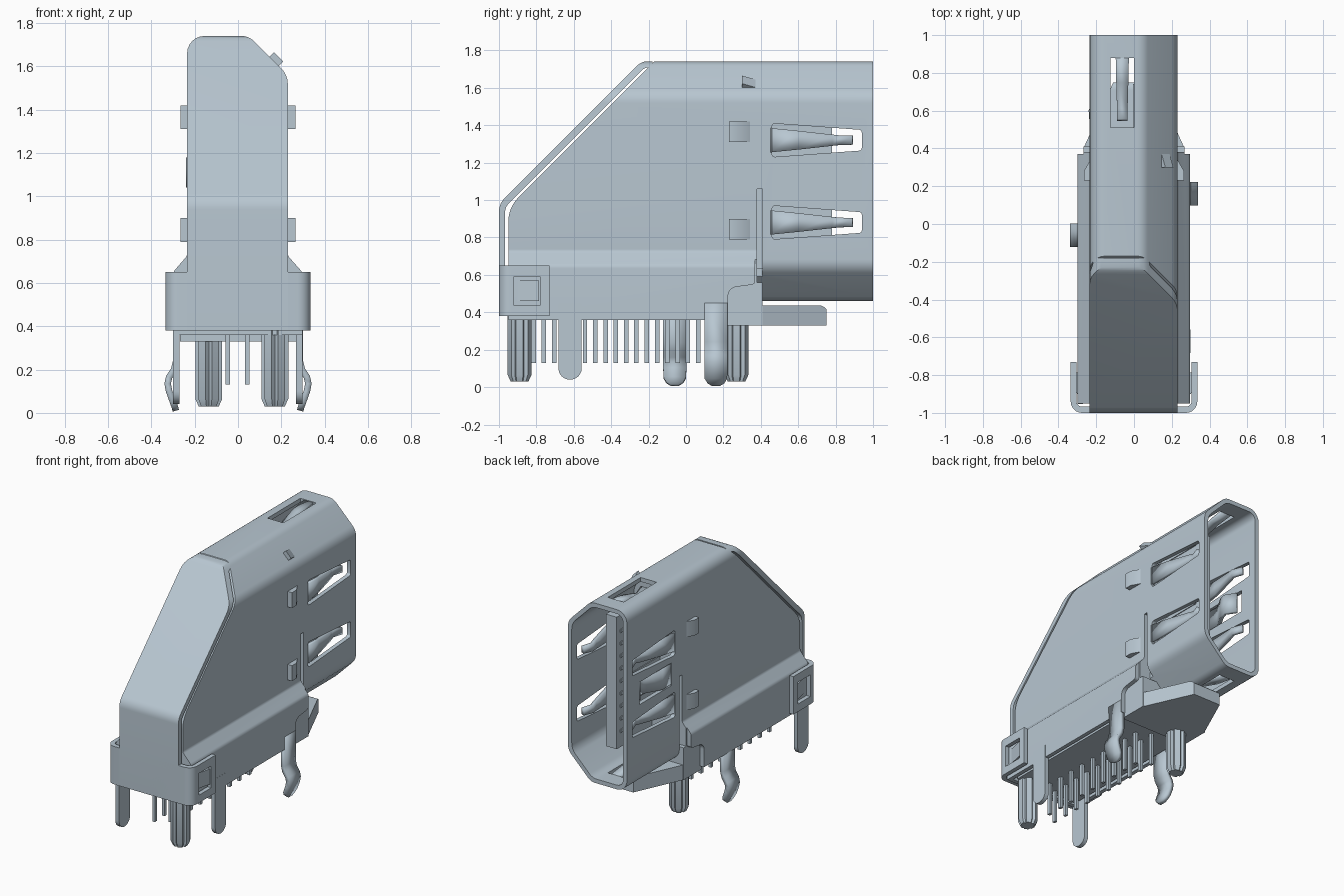
import bpy, bmesh, math
from mathutils import Vector

if "Cube" in bpy.data.objects:
    bpy.data.objects.remove(bpy.data.objects["Cube"])

X, Y, Z = Vector((1, 0, 0)), Vector((0, 1, 0)), Vector((0, 0, 1))
metal = bpy.data.materials.new("blue_grey")
metal.diffuse_color = (0.48, 0.57, 0.64, 1)
metal.use_nodes = True
metal.node_tree.nodes["Principled BSDF"].inputs["Base Color"].default_value = metal.diffuse_color


def finish(name, bm):
    bmesh.ops.recalc_face_normals(bm, faces=bm.faces)
    me = bpy.data.meshes.new(name)
    bm.to_mesh(me)
    bm.free()
    me.materials.append(metal)
    ob = bpy.data.objects.new(name, me)
    bpy.context.collection.objects.link(ob)
    return ob


def prism(name, pts, u, v, w, d0, d1):
    """Extrude a 2D outline (axes u, v) along w from d0 to d1."""
    bm = bmesh.new()
    a = [bm.verts.new(u * p[0] + v * p[1] + w * d0) for p in pts]
    b = [bm.verts.new(u * p[0] + v * p[1] + w * d1) for p in pts]
    n = len(pts)
    bm.faces.new(a)
    bm.faces.new(b[::-1])
    for i in range(n):
        bm.faces.new((a[i], a[(i + 1) % n], b[(i + 1) % n], b[i]))
    return finish(name, bm)


def box(name, x0, x1, y0, y1, z0, z1):
    return prism(name, [(x0, y0), (x1, y0), (x1, y1), (x0, y1)], X, Y, Z, z0, z1)


def fillet(pts, steps=6):
    """Round the corners of (x, y, radius) points."""
    out = []
    for i, p in enumerate(pts):
        c = Vector(p[:2])
        r = p[2] if len(p) > 2 else 0
        if not r:
            out.append(tuple(c))
            continue
        a = (Vector(pts[i - 1][:2]) - c).normalized()
        b = (Vector(pts[(i + 1) % len(pts)][:2]) - c).normalized()
        half = a.angle(b) / 2
        mid = c + (a + b).normalized() * r / math.sin(half)
        s = c + a * r / math.tan(half) - mid
        e = c + b * r / math.tan(half) - mid
        ang = s.angle(e)
        for k in range(steps + 1):
            t = k / steps
            q = (s * math.sin((1 - t) * ang) + e * math.sin(t * ang)) / math.sin(ang)
            out.append(tuple(mid + q))
    return out


def ribbon(name, path, width, thick=0.025):
    """Bent sheet strip: path holds (point, half width)."""
    bm = bmesh.new()
    rows = [(bm.verts.new(Vector(p) - width * h), bm.verts.new(Vector(p) + width * h)) for p, h in path]
    for (a, b), (c, d) in zip(rows, rows[1:]):
        bm.faces.new((a, b, d, c))
    ob = finish(name, bm)
    m = ob.modifiers.new("thickness", 'SOLIDIFY')
    m.thickness, m.offset = thick, 0
    return ob


def boolean(ob, op, cutters):
    bpy.context.view_layer.objects.active = ob
    for c in cutters:
        m = ob.modifiers.new("cut", 'BOOLEAN')
        m.operation, m.object, m.solver = op, c, 'EXACT'
        bpy.ops.object.modifier_apply(modifier=m.name)
        bpy.data.objects.remove(c)


def opening(i, low=0.46):
    """Port cross-section, inset by i."""
    k = 0.414 * i
    r = 0.08 - i
    return fillet([(-0.235 + i, low + i, r), (0.05 - k, low + i, 0.08), (0.23 - i, low + 0.18 + k, 0.1),
                   (0.23 - i, 1.56 - k, 0.1), (0.05 - k, 1.74 - i, 0.08), (-0.235 + i, 1.74 - i, r)])


# Shell: port tube with a sloped front and a hollow rear
shell = prism("shell", opening(0), X, Z, Y, -0.97, 1)
side = fillet([(-0.95, 0.3), (-0.95, 0.96, 0.18), (-0.11, 1.8), (1.1, 1.8), (1.1, 0.3)])
boolean(shell, 'INTERSECT', [prism("side_trim", side, Y, Z, X, -0.5, 0.5)])
cuts = [prism("cavity", opening(0.03), X, Z, Y, 0.3, 1.1)]
spring_z = (0.88, 1.32)
for s in (-1, 1):
    for z in spring_z:
        hole = fillet([(0.46, z + 0.09, 0.015), (0.94, z + 0.055, 0.015),
                       (0.94, z - 0.055, 0.015), (0.46, z - 0.09, 0.015)], 3)
        cuts.append(prism("side_hole", hole, Y, Z, X * s, 0.17, 0.3))
    cuts.append(box("relief_slit", *sorted((s * 0.18, s * 0.3)), 0.38, 0.41, 0.5, 1.06))
for z0, z1 in ((1.69, 1.8), (0.4, 0.51)):
    cuts.append(box("end_hole", -0.125, 0.0, 0.51, 0.88, z0, z1))
cuts.append(box("centre_hole", -0.3, -0.18, 0.5, 0.86, 1.03, 1.19))
boolean(shell, 'DIFFERENCE', cuts)

# Contact springs in the shell openings
for s in (-1, 1):
    for z in spring_z:
        ribbon("side_spring", [((s * 0.218, 0.45, z), 0.065), ((s * 0.205, 0.6, z), 0.05),
                               ((s * 0.175, 0.78, z), 0.03), ((s * 0.165, 0.82, z), 0.026),
                               ((s * 0.19, 0.89, z), 0.024)], Z)
for z, s in ((1.725, -1), (0.475, 1)):
    ribbon("end_spring", [((-0.062, 0.89, z), 0.035), ((-0.062, 0.75, z + s * 0.02), 0.032),
                          ((-0.062, 0.61, z + s * 0.06), 0.028), ((-0.062, 0.55, z + s * 0.03), 0.028)], X)
ribbon("centre_spring", [((-0.22, 0.49, 1.11), 0.07), ((-0.228, 0.6, 1.11), 0.07), ((-0.17, 0.7, 1.11), 0.07),
                         ((-0.155, 0.75, 1.11), 0.07), ((-0.2, 0.82, 1.11), 0.07)], Z)

# Contact tongue with contact strips
box("tongue", 0.0, 0.085, 0.25, 0.78, 0.62, 1.56)
for i in range(19):
    z = 0.69 + i * 0.0445
    x = -0.006 if i % 2 else 0.085
    box("contact", x, x + 0.006, 0.3, 0.74, z - 0.012, z + 0.012)

# Raised stops on the sides and on the slanted corner
for s in (-1, 1):
    for z in (0.79, 1.31):
        prism("side_stop", [(0.2, 0.23), (0.265, 0.23), (0.265, 0.28), (0.225, 0.35), (0.2, 0.35)],
              X * s, Y, Z, z, z + 0.11)
prism("corner_stop", [(0.3, 1.25), (0.3, 1.295), (0.41, 1.25)], Y, (X + Z).normalized(),
      (X - Z).normalized(), -1.06, -1.0)

# Flared skirt around the base
skirt = prism("skirt", fillet([(-0.3, 0.36), (-0.3, 0.65, 0.04), (-0.235, 0.725, 0.03), (-0.235, 0.76), (-0.2, 0.76),
                               (0.2, 0.76), (0.23, 0.76), (0.23, 0.725, 0.03), (0.297, 0.65, 0.04),
                               (0.297, 0.36)]), X, Z, Y, -0.95, 0.38)
notch = fillet([(0.225, 0.3), (0.225, 0.53, 0.05), (0.37, 0.55, 0.02), (0.37, 0.8), (0.5, 0.8), (0.5, 0.3)])
boolean(skirt, 'DIFFERENCE', [prism("notch", notch, Y, Z, X * s, 0.268, 0.4) for s in (-1, 1)]
        + [box("underside_recess", -0.272, 0.269, -0.92, 0.2, 0.3, 0.385)])

# Insulator: rear block and the tapered foot under the port
box("insulator_core", -0.25, 0.25, -0.9, 0.25, 0.362, 0.5)
box("insulator_rear", -0.268, 0.268, 0.2, 0.41, 0.33, 0.56)
foot = prism("foot", [(-0.268, 0.4), (-0.11, 0.75), (0.11, 0.75), (0.268, 0.4)], X, Y, Z, 0.3, 0.5)
foot_side = fillet([(0.3, 0.33), (0.3, 0.437), (0.76, 0.437, 0.05), (0.76, 0.33)])
boolean(foot, 'INTERSECT', [prism("foot_trim", foot_side, Y, Z, X, -0.5, 0.5)])

# Folded front cover following the slope
strip = fillet([(-1, 0.38), (-1, 0.98, 0.1), (-0.235, 1.745, 0.1), (-0.18, 1.745), (-0.18, 1.71),
                (-0.22, 1.71, 0.06), (-0.967, 0.963, 0.07), (-0.967, 0.38)])
cover = prism("front_cover", strip, Y, Z, X, -0.4, 0.4)
trim = [(-0.235, 0.2)] + opening(0)[14:] + [(0.23, 0.2)]
trim = fillet([(-0.235, 0.2), (0.23, 0.2), (0.23, 1.56, 0.1), (0.05, 1.74, 0.08), (-0.235, 1.74, 0.08)])
boolean(cover, 'INTERSECT', [prism("cover_trim", trim, X, Z, Y, -1.2, 0.2)])

# Clip band wrapping the skirt, with latch windows
band = prism("clip_band", fillet([(-0.335, -0.73), (-0.335, -1, 0.06), (0.335, -1, 0.06), (0.335, -0.73),
                                  (0.305, -0.73), (0.305, -0.967, 0.03), (-0.305, -0.967, 0.03),
                                  (-0.305, -0.73)]), X, Y, Z, 0.38, 0.65)
boolean(band, 'DIFFERENCE', [box("window", *sorted((s * 0.28, s * 0.4)), -0.92, -0.78, 0.435, 0.59) for s in (-1, 1)])
for s in (-1, 1):
    prism("latch_tab", [(0.28, -0.9), (0.302, -0.9), (0.328, -0.785), (0.28, -0.785)], X * s, Y, Z, 0.46, 0.57)

# Straight mounting legs with rounded ends
for x, y in ((-0.285, -0.89), (0.283, -0.62)):
    prism("straight_leg", fillet([(y - 0.062, 0.45), (y + 0.062, 0.45), (y + 0.062, 0.04, 0.06),
                                  (y - 0.062, 0.04, 0.06)]), Y, Z, X, x - 0.015, x + 0.015)

# Bent snap legs
bend = ((0.285, 0.45, 0.062), (0.285, 0.24, 0.062), (0.295, 0.2, 0.062), (0.318, 0.165, 0.062),
        (0.325, 0.135, 0.062), (0.318, 0.1, 0.062), (0.3, 0.05, 0.06), (0.291, 0.025, 0.045), (0.287, 0.01, 0.022))
for s, y in ((-1, -0.06), (1, 0.16)):
    ribbon("snap_leg", [((s * x, y, z), h) for x, z, h in bend], Y, 0.03)

# Ribbed locating pegs with tapered tips
for x, y in ((0.17, -0.89), (-0.135, 0.27)):
    bm = bmesh.new()
    rings = []
    for z, k in ((0.4, 1), (0.065, 1), (0.03, 0.75)):
        rings.append([bm.verts.new((x + k * r * math.cos(a), y + k * r * math.sin(a), z))
                      for j in range(6) for r, a in ((0.065, j * math.pi / 3 - 0.3), (0.065, j * math.pi / 3 + 0.3),
                                                     (0.05, j * math.pi / 3 + math.pi / 6))])
    for p, q in zip(rings, rings[1:]):
        for i in range(18):
            bm.faces.new((p[i], p[(i + 1) % 18], q[(i + 1) % 18], q[i]))
    bm.faces.new(rings[0])
    bm.faces.new(rings[-1])
    finish("peg", bm)

# Two staggered rows of solder pins
for i in range(19):
    y = -0.87 + i * 0.055
    x = 0.042 if i % 2 else -0.048
    box("solder_pin", x - 0.01, x + 0.01, y - 0.012, y + 0.012, 0.13, 0.4)

# Smooth the rounded bends and keep the edges crisp
bpy.ops.object.select_all(action='SELECT')
bpy.context.view_layer.objects.active = shell
bpy.ops.object.shade_smooth_by_angle(angle=math.radians(32))
